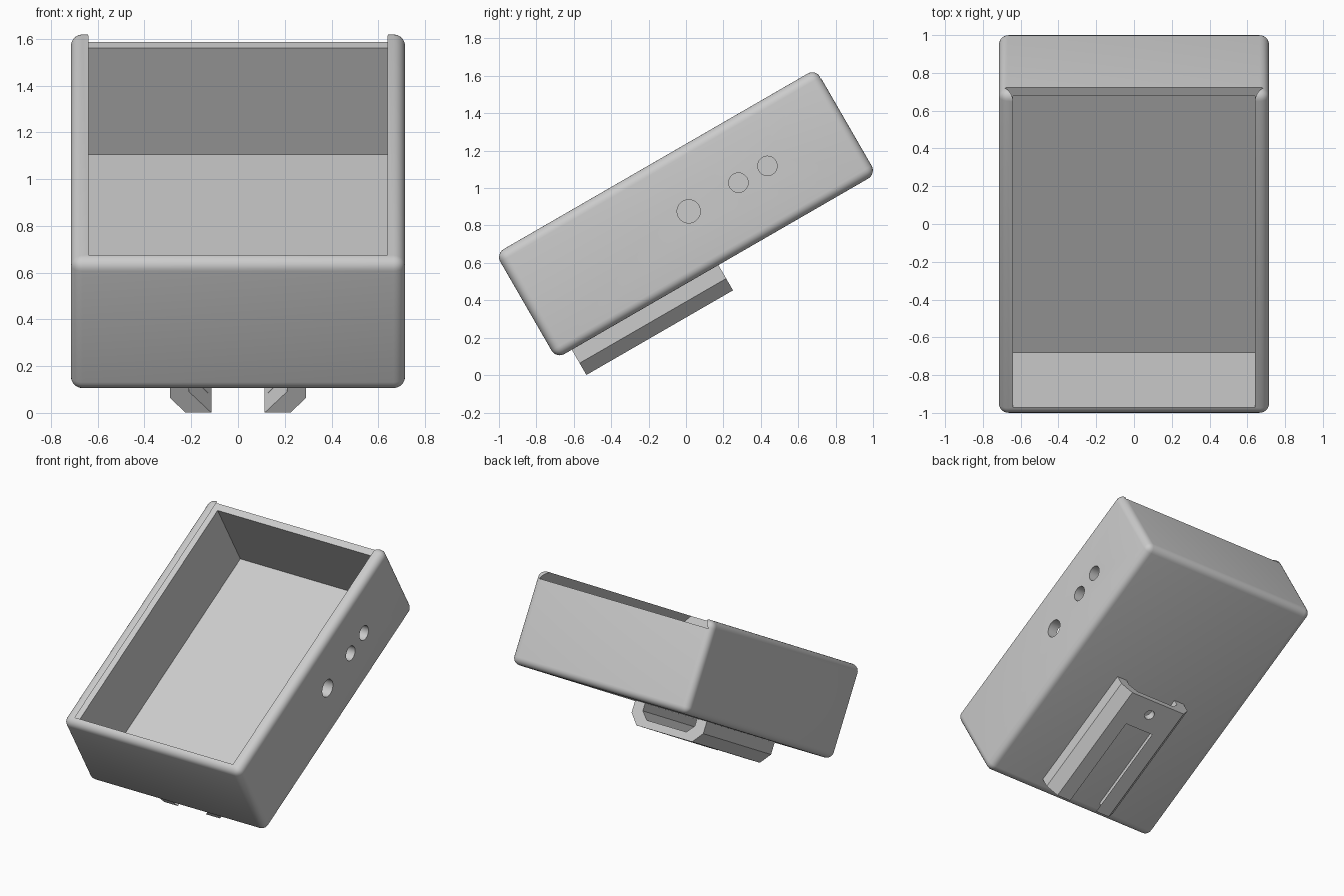
import bpy, bmesh, math
from mathutils import Matrix

if "Cube" in bpy.data.objects:
    bpy.data.objects.remove(bpy.data.objects["Cube"])

TILT, CENTRE_Z = math.radians(30), 0.8625
HALF_W, HALF_L, HALF_H = 0.715, 0.988, 0.324     # outer half sizes of the case
IN_W, IN_L, FLOOR, LEDGE = 0.64, 0.936, -0.26, 0.265
REAR, FRONT, BASE = 0.013, -0.892, -0.48         # extents of the mount

grey = bpy.data.materials.new("plain grey")
grey.use_nodes = True
colour = (0.6, 0.6, 0.6, 1)
grey.diffuse_color = colour
grey.node_tree.nodes["Principled BSDF"].inputs["Base Color"].default_value = colour


def finish(name, bm):
    """Turn a bmesh into an object lying in the tilted frame."""
    bmesh.ops.recalc_face_normals(bm, faces=bm.faces)
    mesh = bpy.data.meshes.new(name)
    bm.to_mesh(mesh)
    bm.free()
    mesh.materials.append(grey)
    obj = bpy.data.objects.new(name, mesh)
    bpy.context.collection.objects.link(obj)
    obj.location.z = CENTRE_Z
    obj.rotation_euler.x = TILT
    return obj


def prism(name, half_profile, start, end):
    """Mirror a half profile of (x, z) points and extrude it along y."""
    points = half_profile + [(-x, z) for x, z in reversed(half_profile)]
    bm = bmesh.new()
    face = bm.faces.new([bm.verts.new((x, start, z)) for x, z in points])
    moved = bmesh.ops.extrude_face_region(bm, geom=[face])["geom"]
    verts = [v for v in moved if isinstance(v, bmesh.types.BMVert)]
    bmesh.ops.translate(bm, vec=(0, end - start, 0), verts=verts)
    return finish(name, bm)


def cylinder(name, radius, depth, place):
    bm = bmesh.new()
    bmesh.ops.create_cone(bm, cap_ends=True, segments=40, radius1=radius,
                          radius2=radius, depth=depth, matrix=place)
    return finish(name, bm)


def select(obj):
    bpy.ops.object.select_all(action="DESELECT")
    obj.select_set(True)
    bpy.context.view_layer.objects.active = obj


def carve(obj, cutters):
    """Subtract the cutters, then discard them."""
    select(obj)
    for cutter in cutters:
        mod = obj.modifiers.new("cut", "BOOLEAN")
        mod.operation, mod.solver, mod.object = "DIFFERENCE", "EXACT", cutter
        bpy.ops.object.modifier_apply(modifier=mod.name)
        bpy.data.objects.remove(cutter)
    bpy.ops.object.shade_smooth_by_angle(angle=math.radians(28))


# Case with rounded edges
case = prism("case", [(HALF_W, -HALF_H), (HALF_W, HALF_H)], -HALF_L, HALF_L)
select(case)
bevel = case.modifiers.new("round", "BEVEL")
bevel.width, bevel.segments = 0.05, 6
bpy.ops.object.modifier_apply(modifier=bevel.name)

# Open cavity, dovetail lid groove running out of the back, side holes
cuts = [
    prism("cavity_cutter", [(IN_W, FLOOR), (IN_W, 0.5)], -IN_L, IN_L),
    prism("groove_cutter", [(0.685, LEDGE), (IN_W, HALF_H), (IN_W, 0.5)], -IN_L, 1.2),
]
for y, radius in ((0.019, 0.062), (0.326, 0.052), (0.505, 0.052)):
    place = Matrix.Translation((HALF_W, y, 0.004)) @ Matrix.Rotation(math.pi / 2, 4, "Y")
    cuts.append(cylinder("hole_cutter", radius, 0.3, place))
carve(case, cuts)

# Chamfered mount below, with an inner channel and a slot open to the front
mount = prism("mount", [(0.225, BASE), (0.29, -0.407), (0.29, -HALF_H)], FRONT, REAR)
carve(mount, [
    prism("channel_cutter", [(0.16, -0.428), (0.21, -0.376), (0.21, -0.2)], -1, 0.1),
    prism("slot_cutter", [(0.105, -0.49), (0.21, -0.376), (0.21, -0.2)], -1, -0.75),
    prism("slit_cutter", [(0.105, -0.49), (0.16, -0.428), (0.16, -0.3)], -0.8, -0.215),
    cylinder("screw_cutter", 0.035, 0.2, Matrix.Translation((0, -0.09, BASE))),
])
